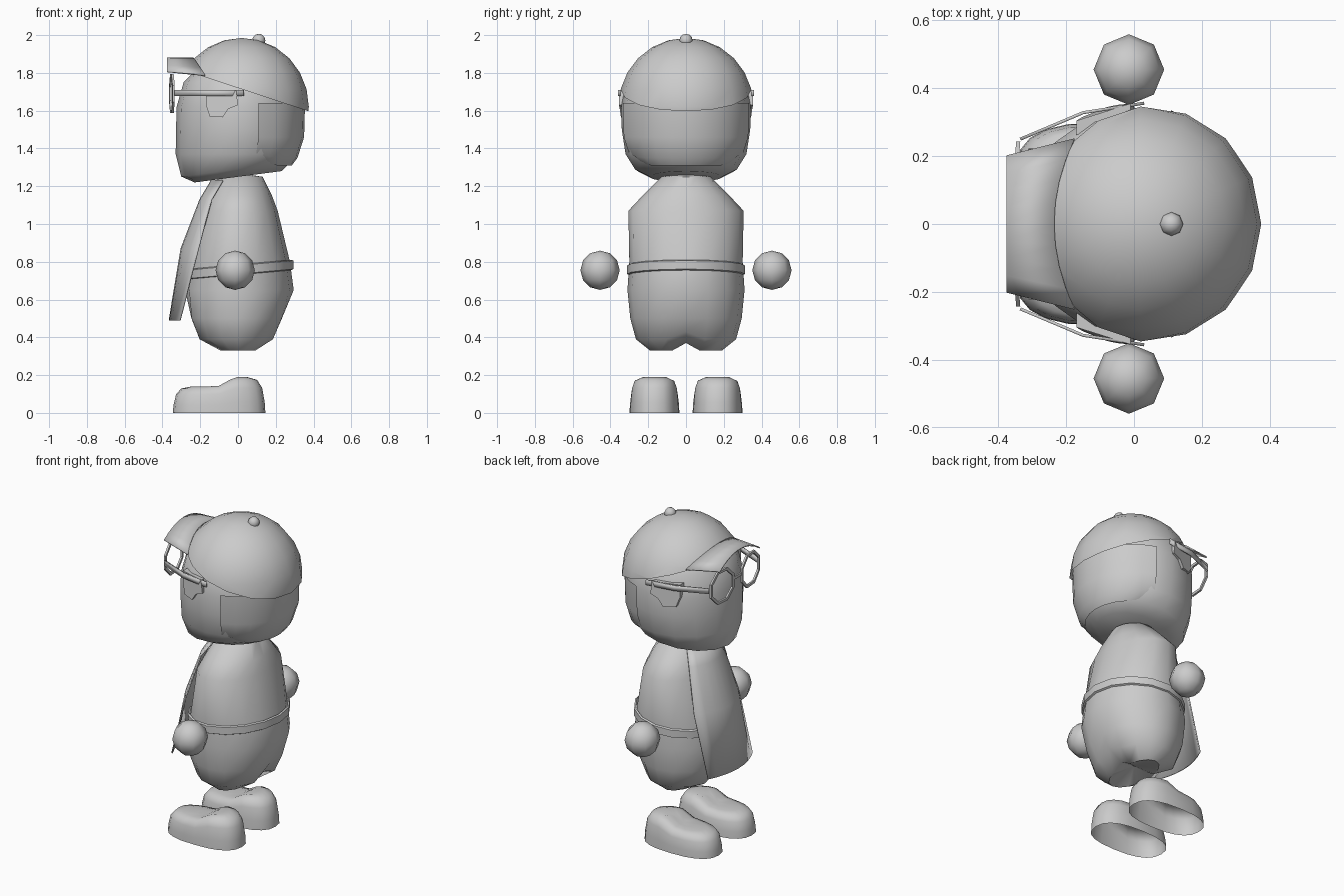
import bpy, bmesh
from math import sin, cos, pi, radians, sqrt
from mathutils import Matrix, Vector

cube = bpy.data.objects.get("Cube")
if cube:
    bpy.data.objects.remove(cube)

grey = bpy.data.materials.new("plain_grey")
grey.use_nodes = True
grey.diffuse_color = (0.6, 0.6, 0.6, 1)
grey.node_tree.nodes["Principled BSDF"].inputs["Base Color"].default_value = (0.6, 0.6, 0.6, 1)


def finish(name, bm, smooth=50):
    """Turn a bmesh into a named, shaded object."""
    bmesh.ops.recalc_face_normals(bm, faces=bm.faces[:])
    mesh = bpy.data.meshes.new(name)
    bm.to_mesh(mesh)
    bm.free()
    mesh.materials.append(grey)
    obj = bpy.data.objects.new(name, mesh)
    bpy.context.collection.objects.link(obj)
    bpy.ops.object.select_all(action='DESELECT')
    obj.select_set(True)
    bpy.context.view_layer.objects.active = obj
    bpy.ops.object.shade_smooth_by_angle(angle=radians(smooth))
    return obj


def skin(bm, rows, closed):
    """Bridge rows of points with quads."""
    rows = [[bm.verts.new(p) for p in row] for row in rows]
    n = len(rows[0])
    for a, b in zip(rows, rows[1:]):
        for i in range(n if closed else n - 1):
            j = (i + 1) % n
            bm.faces.new((a[i], a[j], b[j], b[i]))
    return rows


def fan(bm, ring, point):
    tip = bm.verts.new(point)
    for i, v in enumerate(ring):
        bm.faces.new((v, ring[(i + 1) % len(ring)], tip))


def oval(z, front, back, half, arc=2 * pi, n=16, closed=True):
    """Egg-shaped ring with its own reach to the front (-x) and back (+x)."""
    pts = []
    for i in range(n):
        a = arc * i / n if closed else arc * (i / (n - 1) - 0.5)
        c = cos(a)
        pts.append(Vector((c * (back if c > 0 else -front), half * sin(a), z)))
    return pts


def thicken(obj, amount):
    mod = obj.modifiers.new("thickness", 'SOLIDIFY')
    mod.thickness = amount
    mod.offset = 0


# Body with a cleft between the leg stubs
bm = bmesh.new()
rings = [oval(*r) for r in (
    (0.33, -0.1, 0.1, 0.19), (0.39, -0.22, 0.2, 0.265), (0.5, -0.265, 0.25, 0.295),
    (0.65, -0.28, 0.295, 0.31), (0.8, -0.25, 0.275, 0.3), (1.07, -0.19, 0.21, 0.305),
    (1.15, -0.155, 0.18, 0.23), (1.25, -0.1, 0.13, 0.13))]
for ring in rings[:3]:
    for p in ring:
        if abs(p.y) < 0.05:
            p.x *= 0.93
            p.z += 0.04 if p.z < 0.45 else 0
rows = skin(bm, rings, True)
fan(bm, rows[0], (0, 0, 0.38))
fan(bm, rows[-1], (0, 0, 1.27))
finish("body", bm)

# Belt, a little higher at the back
bm = bmesh.new()
rings = [oval(z, -0.265 - d, 0.283 + d, 0.303 + d)
         for z, d in ((0.73, 0), (0.735, 0.01), (0.78, 0.01), (0.785, 0))]
for ring in rings:
    for p in ring:
        p.z += 0.09 * p.x
skin(bm, rings, True)
finish("belt", bm)

# Flaring cloth panel on the chest
bm = bmesh.new()
rows = []
for z, mid, edge, w in ((1.23, -0.14, -0.08, 0.11), (1.13, -0.2, -0.14, 0.17),
                        (0.87, -0.3, -0.21, 0.22), (0.49, -0.363, -0.307, 0.22)):
    rows.append([(mid + (edge - mid) * v * v, w * v, z)
                 for v in (k / 4 for k in range(-4, 5))])
skin(bm, rows, False)
thicken(finish("chest_cloth", bm), 0.008)

# Head, tilted underneath so the chin sits lowest
bm = bmesh.new()
rings = [oval(*r) for r in (
    (1.25, -0.23, 0.23, 0.19), (1.29, -0.3, 0.28, 0.27), (1.37, -0.33, 0.315, 0.32),
    (1.5, -0.328, 0.338, 0.34), (1.62, -0.325, 0.34, 0.343), (1.75, -0.288, 0.31, 0.318),
    (1.84, -0.2, 0.24, 0.25))]
for ring in rings[:2]:
    for p in ring:
        p.z += 0.13 * p.x
rows = skin(bm, rings, True)
fan(bm, rows[0], (0, 0, 1.25))
fan(bm, rows[-1], (0, 0, 1.88))
finish("head", bm)

# Hair wrapped around the back of the head
bm = bmesh.new()
rings = [oval(z, 0, b, h, 0.8 * pi, 11, False) for z, b, h in (
    (1.31, 0.285, 0.27), (1.35, 0.315, 0.318), (1.46, 0.35, 0.346), (1.64, 0.355, 0.352))]
for p in rings[0] + rings[1]:
    p.z += 0.25 * max(0, 0.2 - p.x)
skin(bm, rings, False)
finish("back_hair", bm)

# Cap dome cut by a sloping rim
bm = bmesh.new()
bmesh.ops.create_uvsphere(bm, u_segments=16, v_segments=12, radius=1)
bmesh.ops.transform(bm, verts=bm.verts[:], matrix=Matrix.Translation((0.02, 0, 1.62))
                    @ Matrix.Diagonal((0.355, 0.358, 0.365, 1)))
bmesh.ops.bisect_plane(bm, geom=bm.verts[:] + bm.edges[:] + bm.faces[:],
                       plane_co=(0, 0, 1.72), plane_no=(0.33, 0, 1), clear_inner=True)
finish("cap", bm)

# Arched cap brim
bm = bmesh.new()
rows = []
for x0, bow, half in ((-0.375, 0, 0.2), (-0.235, 0.06, 0.25)):
    rows.append([(x0 + bow * v * v, half * v, 1.877 - (0.07 + bow / 3) * v * v)
                 for v in (k / 4 for k in range(-4, 5))])
skin(bm, rows, False)
thicken(finish("cap_brim", bm), 0.008)


def ball(name, centre, radius, rings):
    bm = bmesh.new()
    bmesh.ops.create_uvsphere(bm, u_segments=8, v_segments=rings, radius=radius,
                              matrix=Matrix.Translation(centre))
    finish(name, bm, 80)


ball("cap_button", (0.11, 0, 1.972), 0.035, 6)


def shoe_height(x):
    """Low toe rising to a taller heel."""
    rise = min(1, max(0, (x + 0.12) / 0.12))
    return 0.14 + 0.05 * rise * rise * (3 - 2 * rise)


for side, label in ((1, "left"), (-1, "right")):
    ball(label + "_hand", (-0.015, 0.455 * side, 0.755), 0.104, 6)

    # Shoe, hollow underneath
    bm = bmesh.new()
    rows = []
    for scale, lift in ((1, 0), (0.985, 0.3), (0.93, 0.7), (0.82, 0.92), (0.6, 1), (0.25, 1)):
        row = []
        for i in range(20):
            c, s = cos(i * pi / 10), sin(i * pi / 10)
            x = -0.1 + 0.245 * scale * (abs(c) ** 0.8 * (1 if c > 0 else -1))
            y = 0.132 * (scale if scale > 0.7 else scale * 0.9) * abs(s) ** 0.8
            row.append((x, side * 0.167 + (y if s > 0 else -y), shoe_height(x) * lift))
        rows.append(row)
    rows = skin(bm, rows, True)
    fan(bm, rows[-1], (-0.1, side * 0.167, shoe_height(-0.1)))
    finish(label + "_shoe", bm, 60)

    # Ear flap lying on the side of the head
    bm = bmesh.new()
    outline = ((-0.17, 1.71), (-0.01, 1.71), (0.0, 1.63), (-0.05, 1.61),
               (-0.08, 1.565), (-0.15, 1.57), (-0.17, 1.63))
    rows = skin(bm, [[(x, side * (0.343 * sqrt(1 - (x / 0.325) ** 2) + d), z)
                      for x, z in outline] for d in (-0.03, 0.012)], True)
    bm.faces.new(rows[1])
    finish(label + "_ear", bm, 30)

    # Spectacle arm
    bm = bmesh.new()
    path = ((0.03, 0.356), (-0.15, 0.328), (-0.335, 0.25))
    skin(bm, [[(x, side * y, z) for x, y in path] for z in (1.678, 1.71)], False)
    thicken(finish(label + "_spectacle_arm", bm, 30), 0.009)

    # Octagonal spectacle rim
    bm = bmesh.new()
    place = (Matrix.Translation((-0.35, 0.14 * side, 1.69))
             @ Matrix.Rotation(radians(-5 * side), 4, 'Z'))
    rows = []
    for r, x in ((0.112, -0.006), (0.112, 0.006), (0.094, 0.006), (0.094, -0.006), (0.112, -0.006)):
        rows.append([place @ Vector((x, r * cos((k + 0.5) * pi / 4), r * sin((k + 0.5) * pi / 4)))
                     for k in range(8)])
    skin(bm, rows, True)
    bmesh.ops.remove_doubles(bm, verts=bm.verts[:], dist=0.0001)
    finish(label + "_spectacle_rim", bm, 30)

# Spectacle bridge
bm = bmesh.new()
bmesh.ops.create_cube(bm, size=1, matrix=Matrix.Translation((-0.356, 0, 1.7))
                      @ Matrix.Diagonal((0.01, 0.08, 0.018, 1)))
finish("spectacle_bridge", bm, 30)
